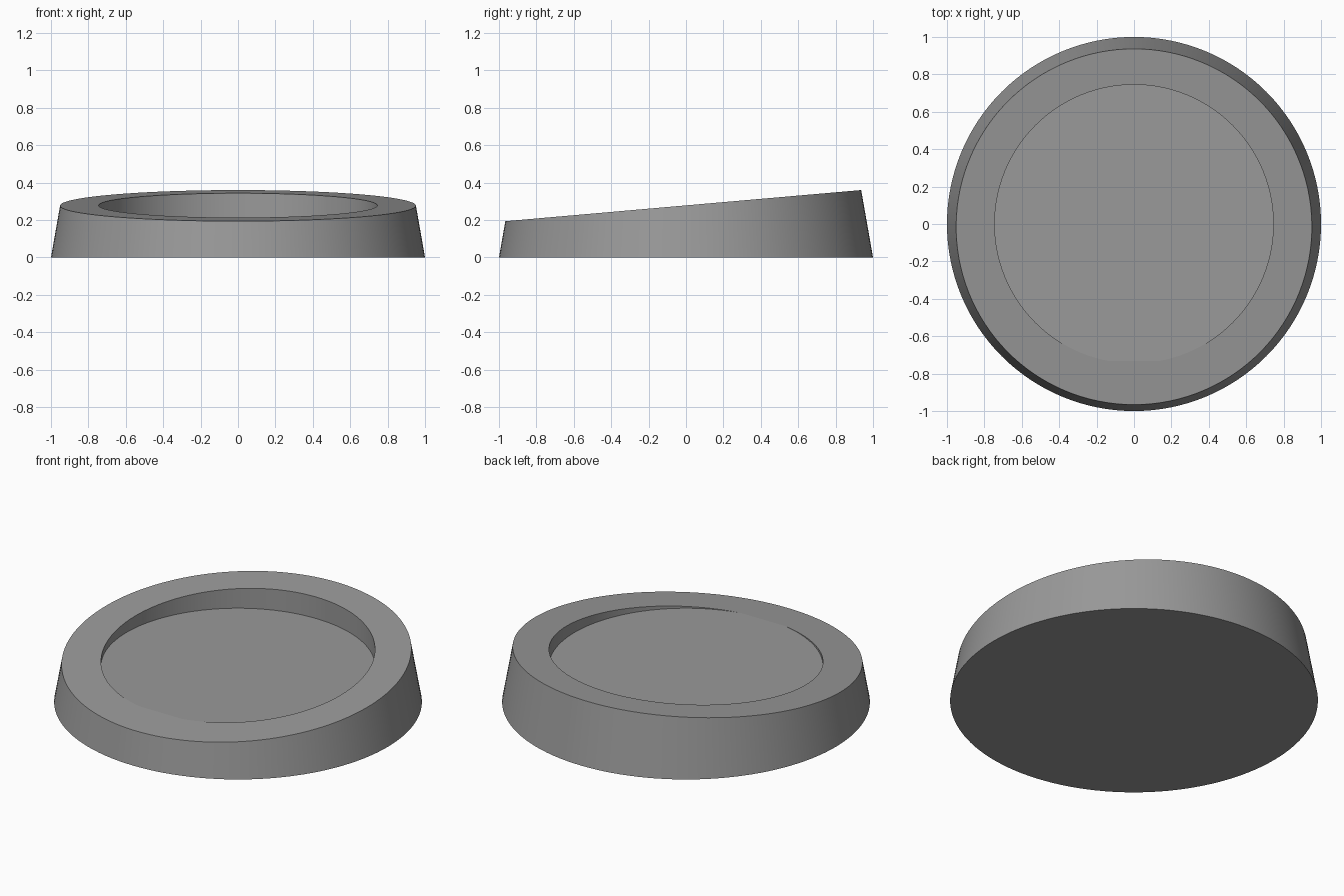
import bpy, bmesh, math

if "Cube" in bpy.data.objects:
    bpy.data.objects.remove(bpy.data.objects["Cube"])

SIDES = 128
TAPER = math.tan(math.radians(10))   # inward lean of the outer wall
SLOPE = math.tan(math.radians(5))    # tilt of the top face
MID_HEIGHT = 0.278                   # height of the tilted top at the centre
FLOOR_HEIGHT = 0.214
RECESS_RADIUS = 0.745


def frustum(name, r_bottom, r_top, z_bottom, z_top):
    bpy.ops.mesh.primitive_cone_add(
        vertices=SIDES, radius1=r_bottom, radius2=r_top,
        depth=z_top - z_bottom, location=(0, 0, 0))
    obj = bpy.context.object
    obj.name = name
    for v in obj.data.vertices:
        v.co.z += (z_bottom + z_top) / 2
    return obj


grey = bpy.data.materials.new("mid grey")
grey.diffuse_color = (0.32, 0.32, 0.32, 1)
grey.use_nodes = True
grey.node_tree.nodes["Principled BSDF"].inputs["Base Color"].default_value = grey.diffuse_color

# Tapered round body, sliced by a plane that rises towards the back
body = frustum("slanted_dish", 1, 1 - TAPER * 0.6, 0, 0.6)
bm = bmesh.new()
bm.from_mesh(body.data)
cut = bmesh.ops.bisect_plane(
    bm, geom=bm.verts[:] + bm.edges[:] + bm.faces[:],
    plane_co=(0, 0, MID_HEIGHT), plane_no=(0, -SLOPE, 1), clear_outer=True)
rim = [e for e in cut["geom_cut"] if isinstance(e, bmesh.types.BMEdge)]
bmesh.ops.contextual_create(bm, geom=rim)
bmesh.ops.recalc_face_normals(bm, faces=bm.faces)
bm.to_mesh(body.data)
bm.free()
body.data.materials.append(grey)

# Straight-walled recess with a level floor
cutter = frustum("recess_cutter", RECESS_RADIUS, RECESS_RADIUS, FLOOR_HEIGHT, 0.8)
cutter.hide_render = True
cutter.data.materials.append(grey)
recess = body.modifiers.new("recess", 'BOOLEAN')
recess.operation = 'DIFFERENCE'
recess.solver = 'EXACT'
recess.object = cutter

bpy.ops.object.select_all(action='DESELECT')
body.select_set(True)
bpy.context.view_layer.objects.active = body
bpy.ops.object.modifier_apply(modifier="recess")
bpy.data.objects.remove(cutter)

# Smooth round walls with crisp rims; flat caps stay flat
bpy.ops.object.shade_smooth_by_angle(angle=math.radians(30))
for face in body.data.polygons:
    if abs(face.normal.z) > 0.9:
        face.use_smooth = False
